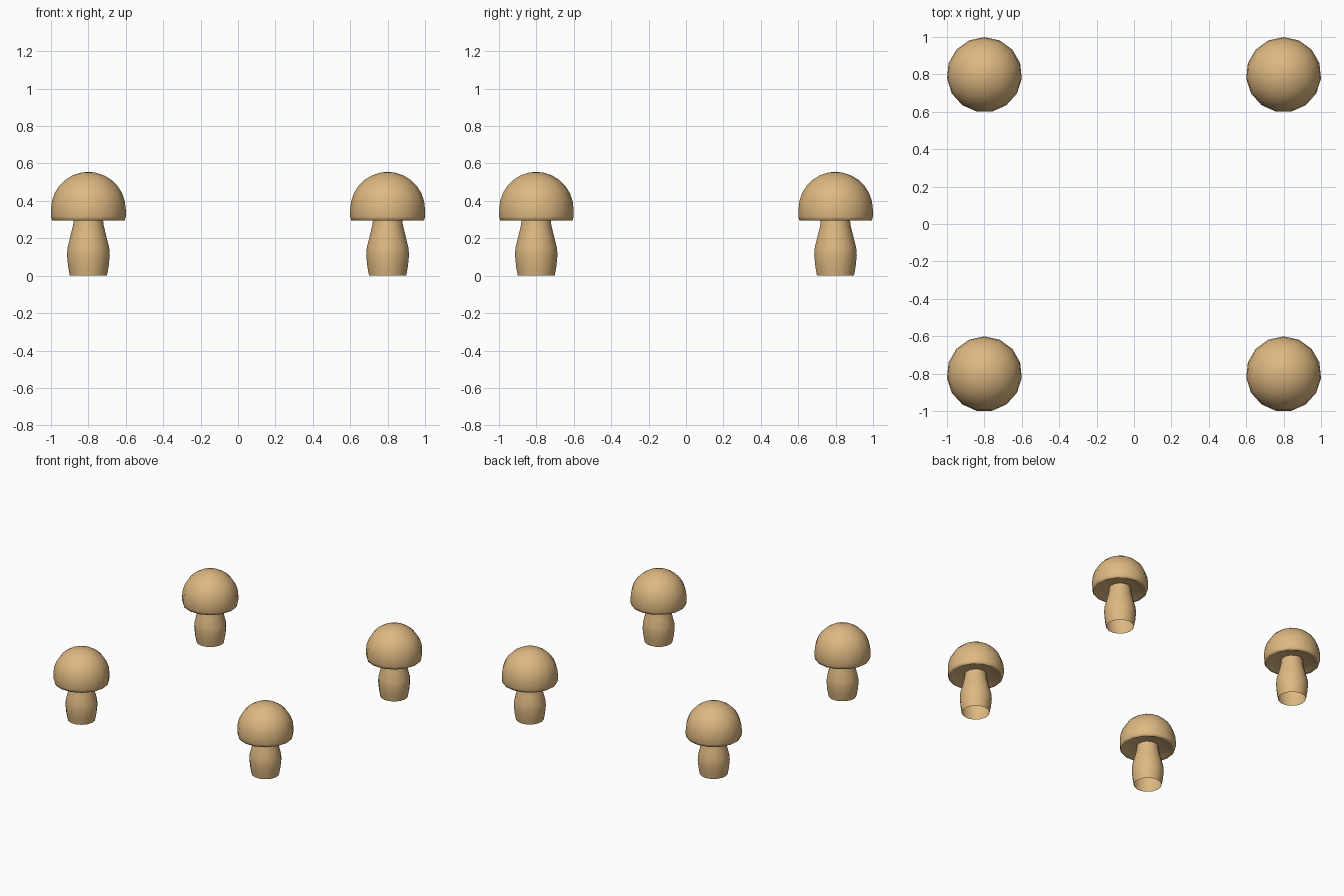
import bpy, bmesh, math

if "Cube" in bpy.data.objects:
    bpy.data.objects.remove(bpy.data.objects["Cube"])

SIDES = 15

tan = bpy.data.materials.new("warm_tan")
tan.diffuse_color = (0.73, 0.48, 0.22, 1.0)
tan.use_nodes = True
tan.node_tree.nodes["Principled BSDF"].inputs["Base Color"].default_value = tan.diffuse_color


def lathe(name, profile, location):
    """Spin an (r, z) profile; a point with r = 0 becomes a pole."""
    bm = bmesh.new()
    rings = []
    for r, z in profile:
        if r == 0:
            rings.append([bm.verts.new((0, 0, z))] * SIDES)
        else:
            angles = [math.pi / 2 + 2 * math.pi * i / SIDES for i in range(SIDES)]
            rings.append([bm.verts.new((r * math.cos(a), r * math.sin(a), z)) for a in angles])
    for low, high in zip(rings, rings[1:]):
        for i in range(SIDES):
            j = (i + 1) % SIDES
            corners = list(dict.fromkeys((low[i], low[j], high[j], high[i])))
            bm.faces.new(corners).smooth = True
    mesh = bpy.data.meshes.new(name)
    bm.to_mesh(mesh)
    bm.free()
    mesh.materials.append(tan)
    obj = bpy.data.objects.new(name, mesh)
    obj.location = location
    bpy.context.collection.objects.link(obj)
    return obj


# bulging stem, open at the bottom
stem = [(0.1, 0), (0.109, 0.05), (0.115, 0.11), (0.112, 0.15),
        (0.097, 0.21), (0.082, 0.27), (0.077, 0.32)]

# cap: shallow hollow underside, rounded rim, hemispherical dome
cap = [(0.07, 0.315), (0.12, 0.311), (0.17, 0.301), (0.187, 0.294),
       (0.196, 0.296), (0.201, 0.315)]
for k in range(7):
    a = math.radians(13 * k)
    cap.append((0.201 * math.cos(a), 0.355 + 0.2 * math.sin(a)))
cap.append((0, 0.556))

# four mushrooms, one per corner
for x, side in ((-0.8, "left"), (0.8, "right")):
    for y, end in ((-0.8, "front"), (0.8, "back")):
        spot = (x, y - 0.002, 0)
        lathe(f"stem_{end}_{side}", stem, spot)
        lathe(f"cap_{end}_{side}", cap, spot)
